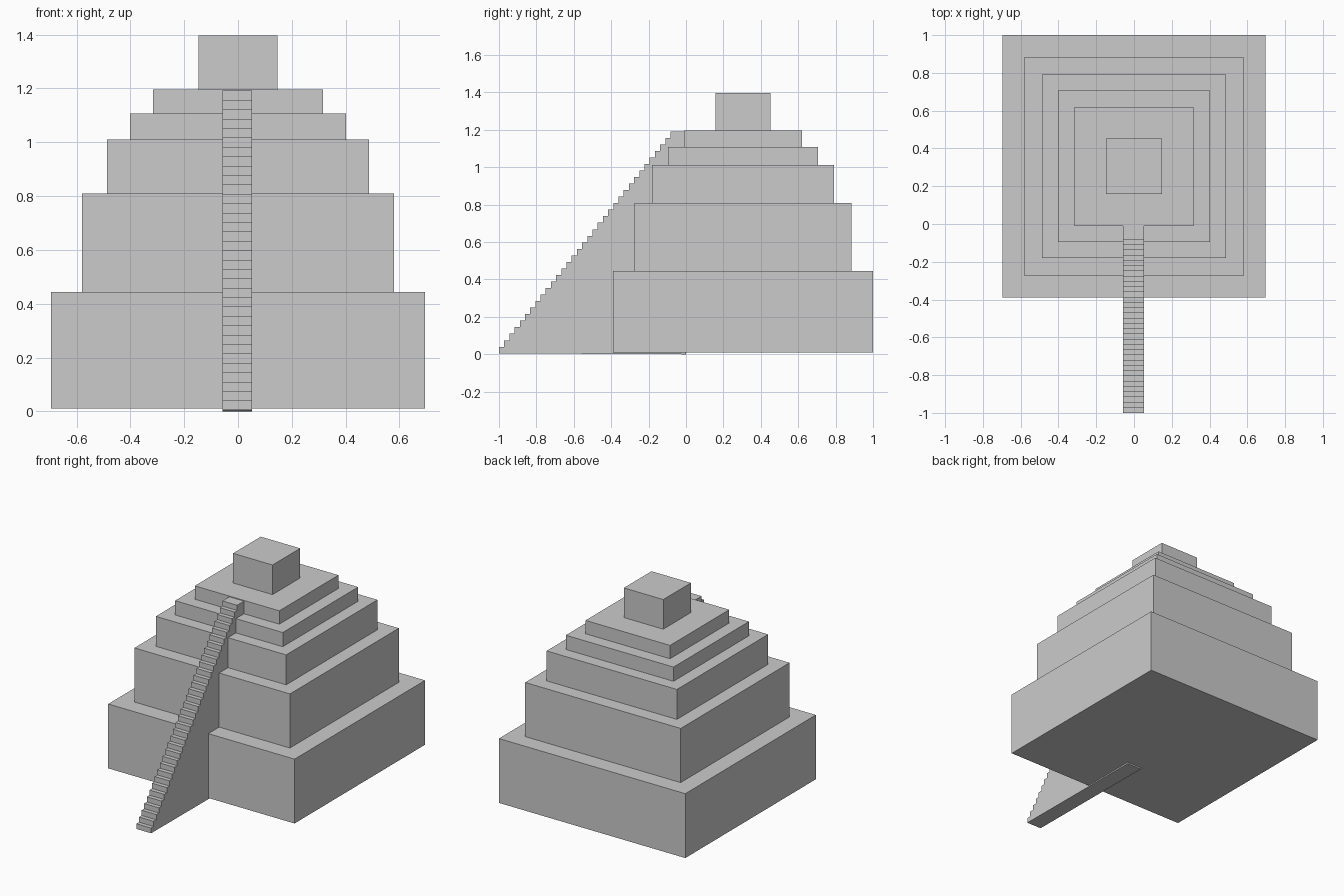
import bpy
import bmesh

if "Cube" in bpy.data.objects:
    bpy.data.objects.remove(bpy.data.objects["Cube"])

CENTRE_Y = 0.305


def finish(name, bm):
    bmesh.ops.recalc_face_normals(bm, faces=bm.faces[:])
    mesh = bpy.data.meshes.new(name)
    bm.to_mesh(mesh)
    bm.free()
    obj = bpy.data.objects.new(name, mesh)
    bpy.context.collection.objects.link(obj)
    return obj


def square_block(name, half, z0, z1):
    bm = bmesh.new()
    bmesh.ops.create_cube(bm, size=1)
    bmesh.ops.scale(bm, vec=(2 * half, 2 * half, z1 - z0), verts=bm.verts)
    bmesh.ops.translate(bm, vec=(0, CENTRE_Y, (z0 + z1) / 2), verts=bm.verts)
    return finish(name, bm)


# Stacked square tiers: half width, top height
tiers = [(0.695, 0.444), (0.58, 0.809), (0.486, 1.011), (0.4015, 1.107), (0.315, 1.197)]
base = 0.01
for i, (half, top) in enumerate(tiers):
    square_block(f"tier_{i + 1}", half, base, top)
    base = top

# Small shrine block on the summit
square_block("summit_shrine", 0.147, base, 1.397)

# Staircase: stepped side profile extruded across its width
STEPS = 34
y0, y1 = -1.0, -0.083
z0, z1 = 0.005, 1.192
run, rise = (y1 - y0) / (STEPS - 1), (z1 - z0) / STEPS
profile = [(y0, z0)]
for i in range(STEPS):
    y = y0 + i * run
    z = z0 + (i + 1) * rise
    profile.append((y, z))
    profile.append((y + run if i < STEPS - 1 else 0.0, z))
profile.append((0.0, 0.0))

bm = bmesh.new()
side = bm.faces.new([bm.verts.new((-0.058, y, z)) for y, z in profile])
new = bmesh.ops.extrude_face_region(bm, geom=[side], use_keep_orig=True)
moved = [v for v in new["geom"] if isinstance(v, bmesh.types.BMVert)]
bmesh.ops.translate(bm, vec=(0.110, 0, 0), verts=moved)
finish("staircase", bm)
